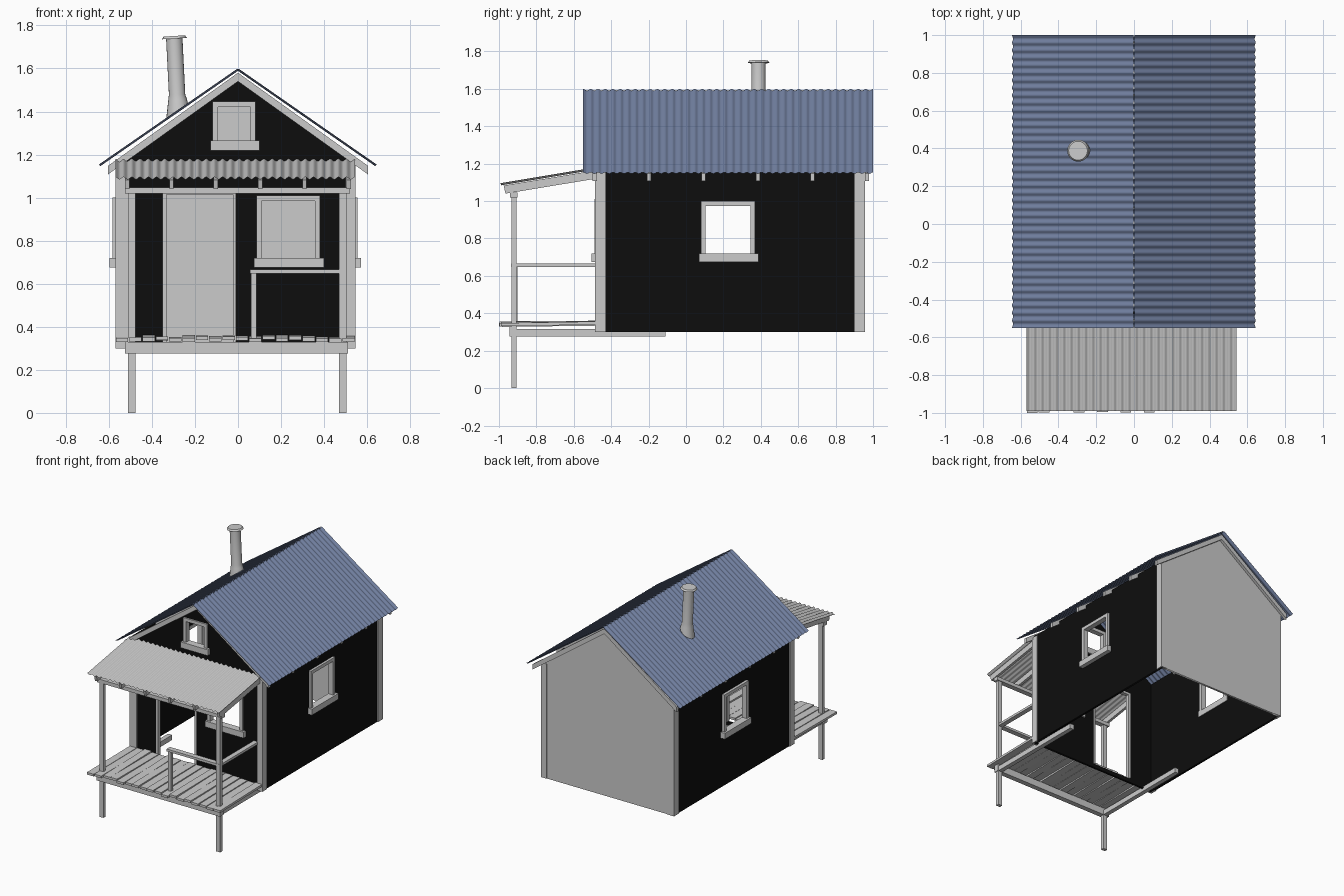
import bpy, bmesh, math, random
from mathutils import Matrix, Vector

if "Cube" in bpy.data.objects:
    bpy.data.objects.remove(bpy.data.objects["Cube"])

random.seed(4)

# Local frame is (u along wall, d outward, z up)
FRONT = Matrix(((1, 0, 0), (0, -1, 0), (0, 0, 1)))
RIGHT = Matrix(((0, 1, 0), (1, 0, 0), (0, 0, 1)))
LEFT = Matrix(((0, -1, 0), (1, 0, 0), (0, 0, 1)))


def material(name, rgb):
    m = bpy.data.materials.new(name)
    m.diffuse_color = (*rgb, 1)
    m.use_nodes = True
    m.node_tree.nodes["Principled BSDF"].inputs["Base Color"].default_value = m.diffuse_color
    return m


BLACK = material("black_siding", (0.004, 0.004, 0.004))
BLUE = material("blue_metal", (0.17, 0.22, 0.36))


def finish(name, bm, mat=None, recalc=True):
    if recalc:
        bmesh.ops.recalc_face_normals(bm, faces=bm.faces)
    me = bpy.data.meshes.new(name)
    bm.to_mesh(me)
    bm.free()
    ob = bpy.data.objects.new(name, me)
    bpy.context.collection.objects.link(ob)
    if mat:
        me.materials.append(mat)
    return ob


def prism(bm, outline, d0, d1, frame):
    """Extrude a (u, z) outline from depth d0 to d1."""
    a = [bm.verts.new(frame @ Vector((u, d0, z))) for u, z in outline]
    b = [bm.verts.new(frame @ Vector((u, d1, z))) for u, z in outline]
    bm.faces.new(a)
    bm.faces.new(b[::-1])
    for i in range(len(a)):
        j = (i + 1) % len(a)
        bm.faces.new((a[i], b[i], b[j], a[j]))


def rect(u0, u1, z0, z1):
    return [(u0, z0), (u1, z0), (u1, z1), (u0, z1)]


def extrusion(name, outline, d0, d1, frame, mat=None):
    bm = bmesh.new()
    prism(bm, outline, d0, d1, frame)
    return finish(name, bm, mat)


def box(name, x0, x1, y0, y1, z0, z1):
    return extrusion(name, rect(x0, x1, z0, z1), -y0, -y1, FRONT)


def wall(name, outlines, loc, side, mat=None):
    """Flat wall with holes: the first outline is the edge, the rest are openings."""
    cu = bpy.data.curves.new(name, 'CURVE')
    cu.dimensions, cu.fill_mode, cu.extrude = '2D', 'BOTH', 0.008
    for pts in outlines:
        sp = cu.splines.new('POLY')
        sp.points.add(len(pts) - 1)
        for p, (u, z) in zip(sp.points, pts):
            p.co = (u, z, 0, 1)
        sp.use_cyclic_u = True
    ob = bpy.data.objects.new(name, cu)
    bpy.context.collection.objects.link(ob)
    ob.location = loc
    ob.rotation_euler = (math.pi / 2, 0, math.pi / 2 if side else 0)
    if mat:
        cu.materials.append(mat)
    bpy.ops.object.select_all(action='DESELECT')
    ob.select_set(True)
    bpy.context.view_layer.objects.active = ob
    bpy.ops.object.convert(target='MESH')


def window_trim(name, u0, u1, z0, z1, d, frame, sill=True):
    """Four trim boards and a protruding sill around an opening."""
    bm = bmesh.new()
    t = 0.025
    boards = [(u0, u0 + t, z0, z1), (u1 - t, u1, z0, z1), (u0 + t, u1 - t, z1 - t, z1)]
    for b in boards:
        prism(bm, rect(*b), d - 0.02, d + 0.02, frame)
    if sill:
        prism(bm, rect(u0 - 0.01, u1 + 0.018, z0 - 0.015, z0 + 0.03), d - 0.02, d + 0.035, frame)
    finish(name, bm)


def corrugated(name, a, b, run, waves, amp, mat=None):
    """Sheet whose edge runs from a to b, waving along run."""
    a, b, run = Vector(a), Vector(b), Vector(run)
    n = (b - a).cross(run).normalized()
    if n.z < 0:
        n = -n
    bm = bmesh.new()
    prev, steps = None, waves * 6
    for i in range(steps + 1):
        off = run * (i / steps) + n * amp * math.cos(i * math.pi / 3)
        cur = bm.verts.new(a + off), bm.verts.new(b + off)
        if prev:
            f = bm.faces.new((prev[0], prev[1], cur[1], cur[0]))
            f.normal_update()
            if f.normal.z < 0:
                f.normal_flip()
            f.smooth = True
        prev = cur
    finish(name, bm, mat, recalc=False)


# Walls
XL, XR, YF, YB = -0.555, 0.53, -0.47, 0.945
gable = [(XL, 0.30), (XR, 0.30), (XR, 1.19), (0, 1.555), (XL, 1.175)]
door = rect(-0.335, -0.02, 0.33, 1.02)
wall("front_wall", [gable, door, rect(0.10, 0.365, 0.70, 0.99),
                    rect(-0.105, 0.07, 1.25, 1.43)], (0, YF, 0), False, BLACK)
wall("back_wall", [gable], (0, YB, 0), False)
for nm, x in (("left_wall", XL), ("right_wall", XR)):
    wall(nm, [rect(YF, YB, 0.30, 1.18), rect(0.10, 0.355, 0.70, 0.98)], (x, 0, 0), True, BLACK)

# Corner boards, each an L of two planks
for sx, x, out in (("left", -0.57, 0.06), ("right", 0.545, -0.045)):
    for sy, y, dy in (("front", -0.487, 1), ("back", 0.957, -1)):
        L = [(x, y), (x + out, y), (x + out, y + 0.015 * dy)]
        s = math.copysign(0.017, out)
        L += [(x + s, y + 0.015 * dy), (x + s, y + 0.057 * dy), (x, y + 0.057 * dy)]
        bm = bmesh.new()
        f = bm.faces.new([bm.verts.new((px, py, 0.30)) for px, py in L])
        r = bmesh.ops.extrude_face_region(bm, geom=[f])
        top = [v for v in r["geom"] if isinstance(v, bmesh.types.BMVert)]
        bmesh.ops.translate(bm, verts=top, vec=(0, 0, 0.87))
        bm.faces.new([v for v in bm.verts if v not in top]) if not f.is_valid else None
        finish(f"{sy}_{sx}_corner_board", bm)

# Window and door trim
window_trim("front_window", 0.085, 0.382, 0.69, 1.01, -YF, FRONT)
window_trim("gable_window", -0.118, 0.082, 1.235, 1.447, -YF, FRONT)
window_trim("right_window", 0.08, 0.37, 0.69, 1.0, XR + 0.006, RIGHT)
window_trim("left_window", 0.08, 0.37, 0.69, 1.0, -XL + 0.008, LEFT)
bm = bmesh.new()
for r in ((-0.35, -0.332, 0.33, 1.03), (-0.024, -0.01, 0.33, 1.03), (-0.332, -0.024, 1.015, 1.03)):
    prism(bm, rect(*r), -YF - 0.015, -YF + 0.015, FRONT)
finish("door_frame", bm)

# Main roof and rafters
for nm, x in (("left_roof", -0.643), ("right_roof", 0.641)):
    corrugated(nm, (0, -0.55, 1.595), (x, -0.55, 1.15), (0, 1.55, 0), 39, 0.005, BLUE)
chevron = [(-0.605, 1.147), (0, 1.58), (0.605, 1.147), (0.605, 1.107), (0, 1.54), (-0.605, 1.107)]
for i in range(6):
    y = -0.488 + 0.291 * i
    extrusion(f"rafter_{i}", chevron, -y - 0.011, -y + 0.011, FRONT)

# Porch roof with its rafters and header
corrugated("porch_roof", (-0.57, -0.99, 1.09), (-0.57, -0.48, 1.175), (1.113, 0, 0), 29, 0.006)
for i in range(6):
    x = -0.515 + 0.206 * i
    slope = [(-0.965, 1.04), (-0.48, 1.12), (-0.48, 1.165), (-0.975, 1.083)]
    extrusion(f"porch_rafter_{i}", slope, x - 0.01, x + 0.01, RIGHT)
box("porch_header", -0.525, 0.52, -0.94, -0.90, 1.02, 1.047)

# Porch frame
for nm, x in (("left", -0.493), ("right", 0.487)):
    box(f"{nm}_post", x - 0.017, x + 0.017, -0.933, -0.907, 0, 1.03)
    box(f"{nm}_deck_beam", x - 0.017, x + 0.017, -0.905, -0.11, 0.277, 0.315)
box("front_deck_beam", -0.525, 0.51, -0.945, -0.905, 0.277, 0.33)

# Deck planks, slightly uneven
n = 18
w = 1.115 / n
for i in range(n):
    x = -0.57 + w * (i + 0.5)
    ze, zb = 0.333 + random.uniform(-0.006, 0.008), 0.333 + random.uniform(0, 0.012)
    y0 = -1.0 + (random.uniform(0, 0.025) if i else 0)
    side = [(y0, ze), (-0.485, zb), (-0.485, zb + 0.017), (y0, ze + 0.017)]
    extrusion(f"deck_plank_{i}", side, x - w * 0.46, x + w * 0.46, RIGHT)

# Railing on the right half
box("rail_post", 0.06, 0.085, -0.925, -0.9, 0.345, 0.65)
box("front_rail", 0.055, 0.50, -0.935, -0.895, 0.648, 0.666)
box("side_rail", 0.468, 0.505, -0.9, -0.48, 0.648, 0.666)

# Stove pipe: leaning rings, flared base following the roof slope
bm = bmesh.new()
rings = [(-0.283, 1.405, 0.05, 0.7), (-0.281, 1.455, 0.043, 0.1),
         (-0.283, 1.48, 0.038, 0), (-0.296, 1.74, 0.038, 0.05)]
prev = None
for cx, cz, r, tilt in rings:
    cur = []
    for k in range(20):
        a = k * math.tau / 20
        cur.append(bm.verts.new((cx + r * math.cos(a), 0.388 + r * math.sin(a),
                                 cz + tilt * r * math.cos(a))))
    if prev:
        for k in range(20):
            bm.faces.new((prev[k], prev[k - 1], cur[k - 1], cur[k]))
    prev = cur
pipe = finish("stove_pipe", bm)

bm = bmesh.new()
bmesh.ops.create_cone(bm, cap_ends=True, segments=20, radius1=0.058, radius2=0.05, depth=0.012,
                      matrix=Matrix.Translation((-0.296, 0.388, 1.745)) @ Matrix.Rotation(-0.06, 4, 'Y'))
cap = finish("pipe_cap", bm)
for ob in (pipe, cap):
    bpy.ops.object.select_all(action='DESELECT')
    ob.select_set(True)
    bpy.context.view_layer.objects.active = ob
    bpy.ops.object.shade_smooth_by_angle(angle=math.radians(35))
